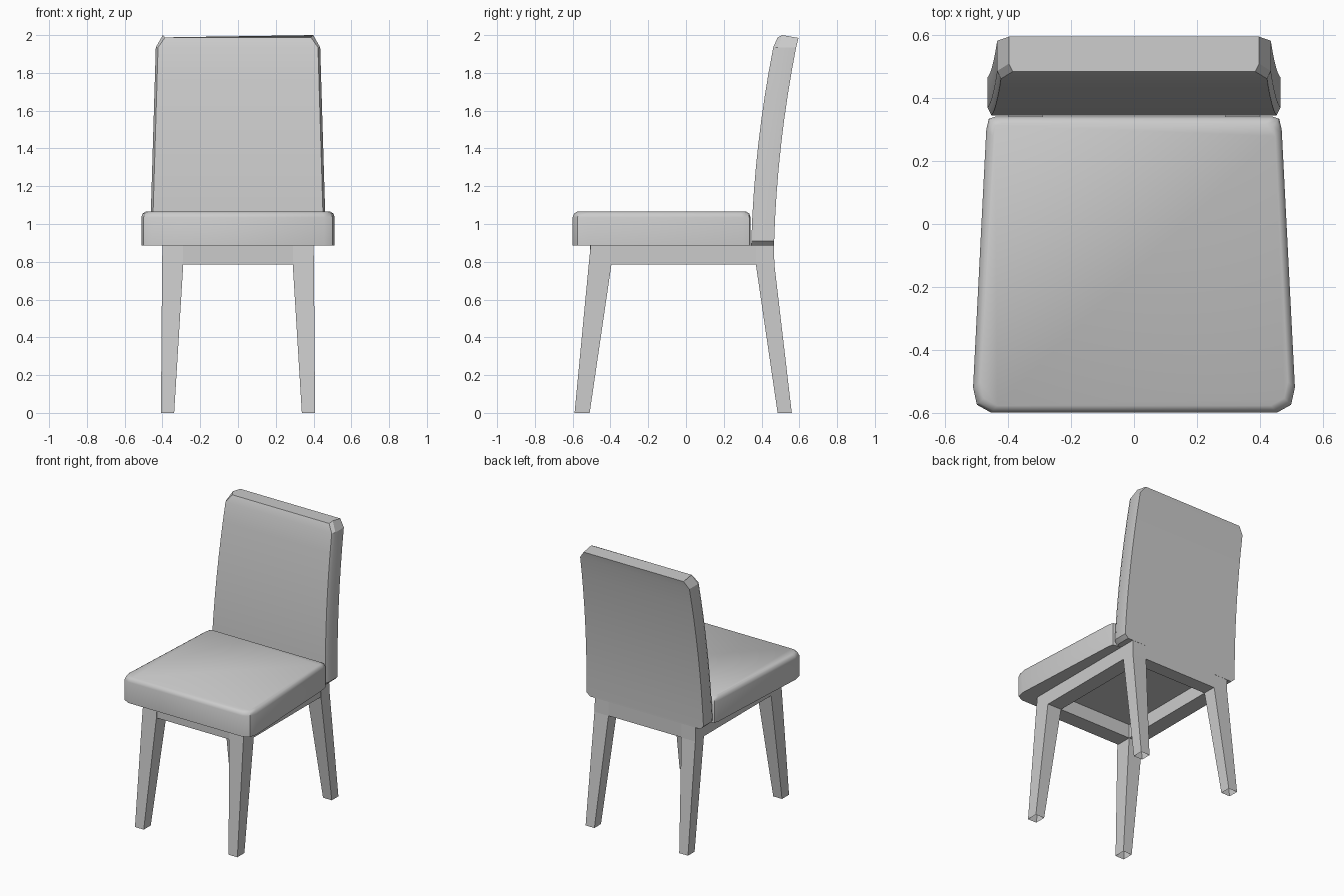
import bpy, bmesh, math

cube = bpy.data.objects.get("Cube")
if cube:
    bpy.data.objects.remove(cube, do_unlink=True)

grey = bpy.data.materials.new("light grey")
grey.use_nodes = True
GREY = (0.6, 0.6, 0.6, 1)
grey.diffuse_color = GREY
grey.node_tree.nodes["Principled BSDF"].inputs["Base Color"].default_value = GREY


def loft(name, rings, cap_start=True, cap_end=True, smooth=None):
    """Skin a list of equal-length point rings into one object."""
    bm = bmesh.new()
    loops = [[bm.verts.new(p) for p in ring] for ring in rings]
    n = len(loops[0])
    for a, b in zip(loops, loops[1:]):
        for i in range(n):
            j = (i + 1) % n
            bm.faces.new((a[i], a[j], b[j], b[i]))
    if cap_start:
        bm.faces.new(loops[0][::-1])
    if cap_end:
        bm.faces.new(loops[-1])
    bmesh.ops.recalc_face_normals(bm, faces=bm.faces)
    mesh = bpy.data.meshes.new(name)
    bm.to_mesh(mesh)
    bm.free()
    mesh.materials.append(grey)
    obj = bpy.data.objects.new(name, mesh)
    bpy.context.collection.objects.link(obj)
    if smooth:
        bpy.ops.object.select_all(action='DESELECT')
        obj.select_set(True)
        bpy.context.view_layer.objects.active = obj
        bpy.ops.object.shade_smooth_by_angle(angle=math.radians(smooth))
    return obj


def rect(x0, x1, y0, y1, z):
    return [(x0, y0, z), (x1, y0, z), (x1, y1, z), (x0, y1, z)]


# Seat cushion: tapered outline with clipped corners and a softened top edge
half = [(0.455, -0.6), (0.5, -0.575), (0.512, -0.52),
        (0.47, 0.3), (0.462, 0.335), (0.44, 0.342)]
outline = half + [(-x, y) for x, y in reversed(half)]


def seat_ring(z, inset):
    sx, sy = 1 - inset / 0.5, 1 - inset / 0.47
    return [(x * sx, -0.129 + (y + 0.129) * sy, z) for x, y in outline]


loft("seat", [seat_ring(0.885, 0), seat_ring(1.035, 0),
              seat_ring(1.055, 0.007), seat_ring(1.065, 0.022)], smooth=40)


# Backrest: curved, tapered slab with clipped corners and a bevelled front rim
def lean(z):
    t = (z - 0.885) / 1.115
    return 0.03 * t + 0.1 * t * t


levels = [0.91 + (1.935 - 0.91) * i / 8 for i in range(9)]
side = [(0.44, 0.885)] + [(0.466 - 0.03 * (z - 0.91), z) for z in levels] + [(0.398, 2.0)]


def back_ring(x, z):
    top = z > 1.99
    y = lean(z)
    front = 0.345 + y + (0.01 if top else 0)
    lip = 0.012
    return [(x, 0.466 + y, z - (0.015 if top else 0)), (x, front + 0.025, z),
            (x - lip, front, z - (0.012 if top else 0)),
            (lip - x, front, z - (0.012 if top else 0)),
            (-x, front + 0.025, z), (-x, 0.466 + y, z - (0.015 if top else 0))]


loft("backrest", [back_ring(x, z) for x, z in side], smooth=30)

# Splayed legs, open at the foot
for s, label in ((1, "left"), (-1, "right")):
    for end, foot, knee, top in (("front", (-0.59, -0.51), (-0.515, -0.395), (-0.505, -0.395)),
                                 ("back", (0.485, 0.56), (0.37, 0.468), (0.37, 0.465))):
        loft(f"{end}_{label}_leg",
             [rect(s * 0.338, s * 0.408, *foot, 0),
              rect(s * 0.29, s * 0.402, *knee, 0.785),
              rect(s * 0.29, s * 0.4, *top, 0.885)], cap_start=False)
    # Side rails
    loft(f"{label}_rail", [rect(s * 0.29, s * 0.4, -0.395, 0.37, z) for z in (0.785, 0.885)])

# Front and back rails
for name, y0, y1 in (("front_rail", -0.508, -0.395), ("back_rail", 0.37, 0.466)):
    loft(name, [rect(-0.29, 0.29, y0, y1, z) for z in (0.785, 0.885)])
